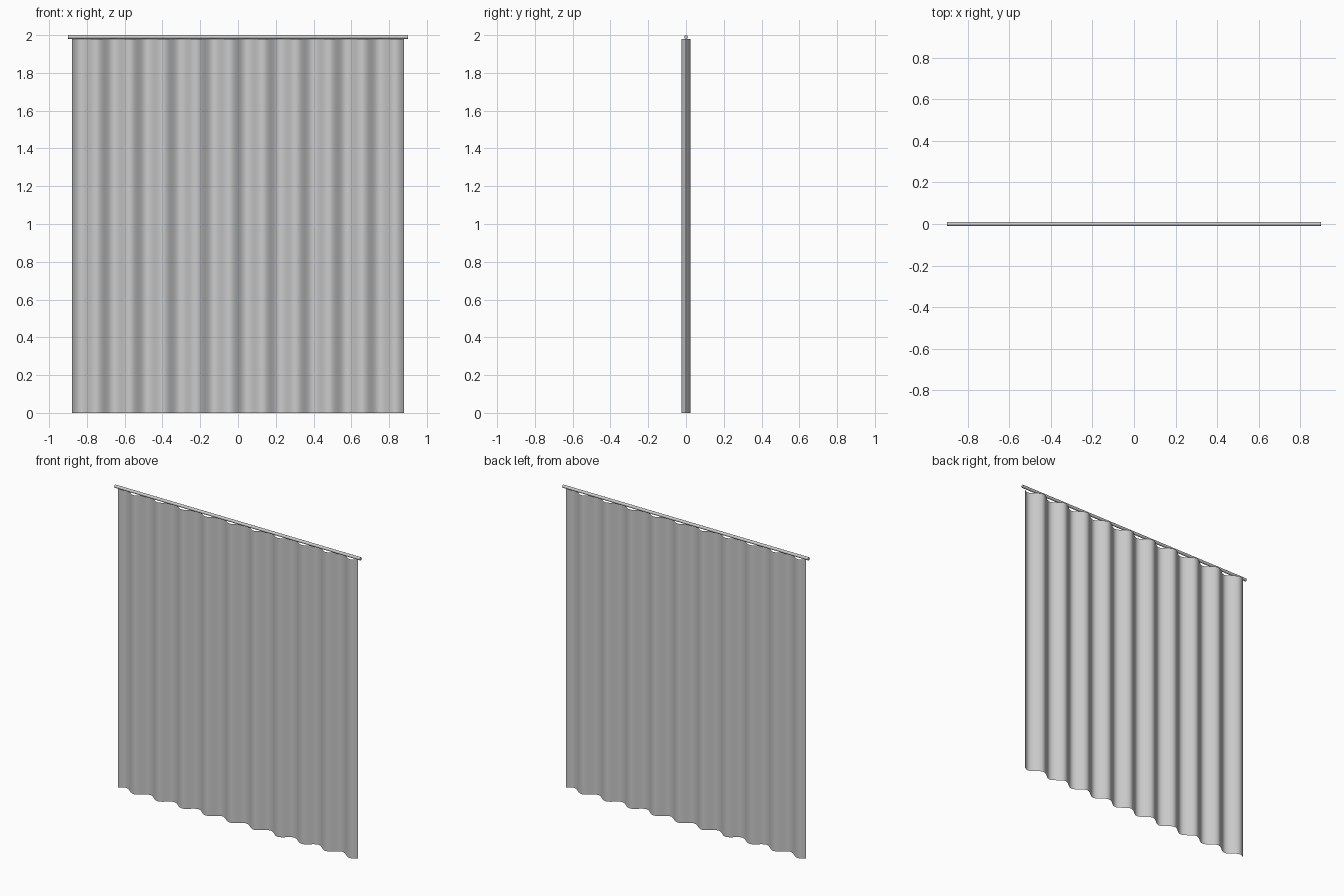
import bpy, bmesh, math

cube = bpy.data.objects.get("Cube")
if cube:
    bpy.data.objects.remove(cube, do_unlink=True)

HALF_WIDTH = 0.88
TOP = 1.98
DEPTH = 0.024
FOLDS = 10
STEPS = 12          # segments per fold
ROD_RADIUS = 0.01
ROD_LENGTH = 1.8


def make_material(name, rgb):
    mat = bpy.data.materials.new(name)
    mat.use_nodes = True
    colour = (*rgb, 1)
    mat.diffuse_color = colour
    mat.node_tree.nodes["Principled BSDF"].inputs["Base Color"].default_value = colour
    return mat


grey = make_material("light grey", (0.6, 0.6, 0.6))

# Curtain: a single sheet with sine-wave folds, extruded upward
bm = bmesh.new()
count = FOLDS * STEPS
hem = []
for i in range(count + 1):
    x = HALF_WIDTH * (2 * i / count - 1)
    y = DEPTH * math.sin(math.pi * FOLDS * x / HALF_WIDTH)
    hem.append(bm.verts.new((x, y, 0)))
edges = [bm.edges.new(pair) for pair in zip(hem, hem[1:])]
raised = bmesh.ops.extrude_edge_only(bm, edges=edges)["geom"]
bmesh.ops.translate(bm, vec=(0, 0, TOP),
                    verts=[v for v in raised if isinstance(v, bmesh.types.BMVert)])
bmesh.ops.recalc_face_normals(bm, faces=bm.faces)
# Face the cloth toward the front
if sum(f.normal.y for f in bm.faces) > 0:
    bmesh.ops.reverse_faces(bm, faces=bm.faces)
for face in bm.faces:
    face.smooth = True
mesh = bpy.data.meshes.new("curtain")
bm.to_mesh(mesh)
bm.free()
mesh.materials.append(grey)
curtain = bpy.data.objects.new("curtain", mesh)
bpy.context.collection.objects.link(curtain)

# Rod resting along the top edge of the cloth
bpy.ops.mesh.primitive_cylinder_add(vertices=16, radius=ROD_RADIUS, depth=ROD_LENGTH,
                                    location=(0, 0, TOP + ROD_RADIUS),
                                    rotation=(0, math.pi / 2, 0))
rod = bpy.context.object
rod.name = "curtain_rod"
rod.data.materials.append(grey)
bpy.ops.object.shade_smooth_by_angle(angle=math.radians(40))
